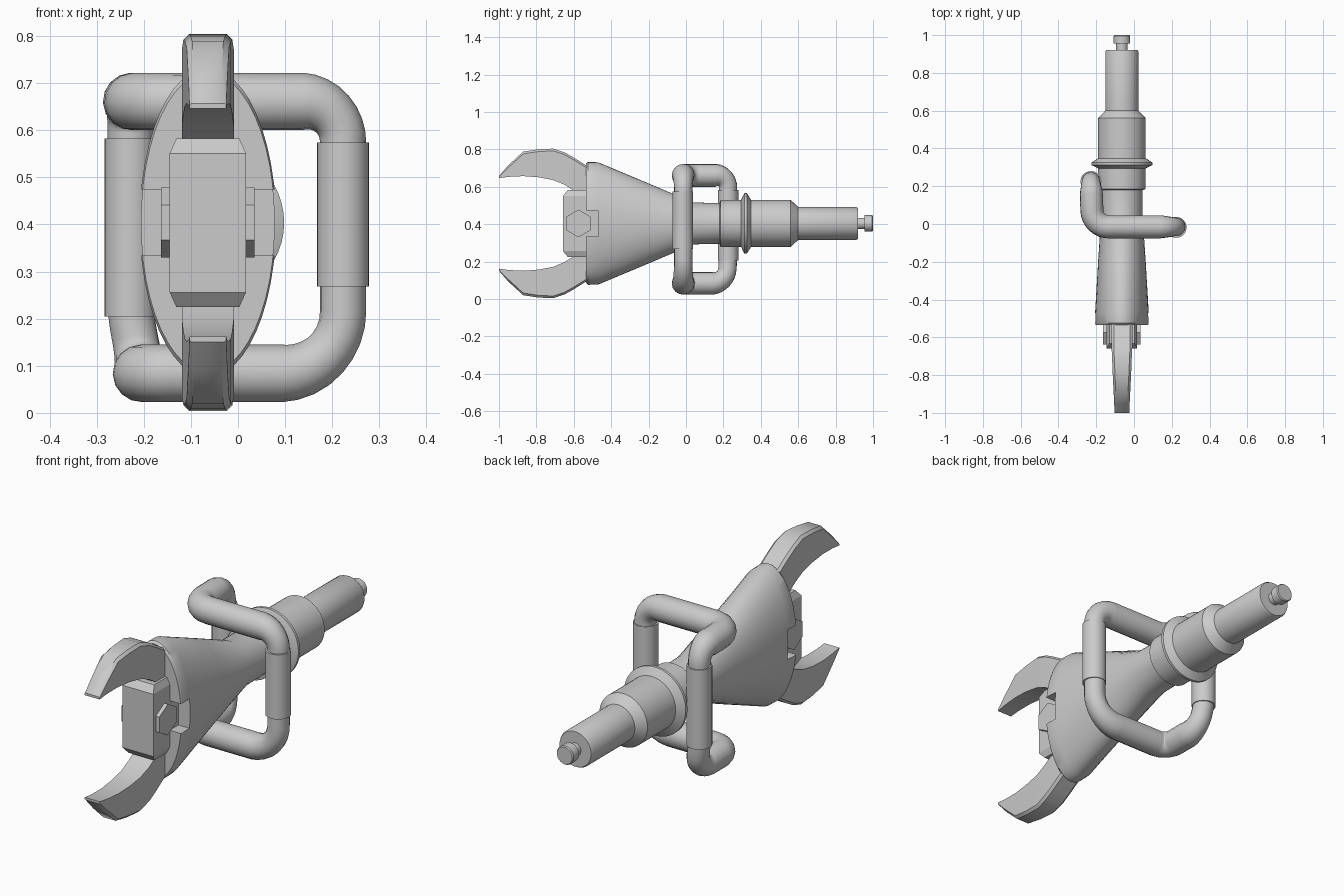
import bpy, bmesh, math
from mathutils import Vector

cube = bpy.data.objects.get("Cube")
if cube:
    bpy.data.objects.remove(cube, do_unlink=True)

AX, AZ = -0.064, 0.404  # main axis of the tool

steel = bpy.data.materials.new("plain_grey")
steel.use_nodes = True
GREY = (0.6, 0.6, 0.6, 1)
steel.diffuse_color = GREY
steel.node_tree.nodes["Principled BSDF"].inputs["Base Color"].default_value = GREY


def finish(ob, angle=30):
    ob.data.materials.clear()
    ob.data.materials.append(steel)
    bpy.ops.object.select_all(action="DESELECT")
    ob.select_set(True)
    bpy.context.view_layer.objects.active = ob
    bpy.ops.object.shade_smooth_by_angle(angle=math.radians(angle))
    return ob


def loft(name, rings, angle=30):
    """Skin a list of equal-sized point rings and cap both ends."""
    bm = bmesh.new()
    loops = [[bm.verts.new(p) for p in ring] for ring in rings]
    n = len(loops[0])
    for a, b in zip(loops, loops[1:]):
        for i in range(n):
            j = (i + 1) % n
            bm.faces.new((a[i], a[j], b[j], b[i]))
    bm.faces.new(loops[0])
    bm.faces.new(loops[-1])
    bmesh.ops.recalc_face_normals(bm, faces=bm.faces)
    mesh = bpy.data.meshes.new(name)
    bm.to_mesh(mesh)
    bm.free()
    ob = bpy.data.objects.new(name, mesh)
    bpy.context.collection.objects.link(ob)
    return finish(ob, angle)


def ellipse(y, rx, rz, n=48):
    steps = [math.tau * i / n for i in range(n)]
    return [(AX + rx * math.cos(t), y, AZ + rz * math.sin(t)) for t in steps]


def tube(name, profile):
    return loft(name, [ellipse(y, r, r) for y, r in profile])


# Flared housing with a side notch for the pivot bolt
housing = loft("housing", [
    ellipse(-0.535, 0.142, 0.318), ellipse(-0.525, 0.145, 0.328),
    ellipse(-0.47, 0.142, 0.327), ellipse(-0.2, 0.126, 0.214),
    ellipse(0.04, 0.11, 0.112), ellipse(0.2, 0.11, 0.108)])
bpy.ops.mesh.primitive_cube_add(size=1, location=(AX, -0.57, AZ))
cutter = bpy.context.object
cutter.name = "notch_cutter"
cutter.scale = (0.5, 0.2, 0.14)
cutter.hide_render = True
cutter.hide_set(True)
cut = housing.modifiers.new("notch", "BOOLEAN")
cut.operation = "DIFFERENCE"
cut.object = cutter

# Rear barrel, collar and hose coupling
tube("barrel", [(0.18, 0.11), (0.185, 0.126), (0.56, 0.126), (0.6, 0.088),
                (0.91, 0.088), (0.92, 0.083)])
tube("collar", [(0.295, 0.126), (0.312, 0.162), (0.325, 0.162), (0.348, 0.126)])
tube("coupling_neck", [(0.9, 0.03), (0.97, 0.03)])
tube("coupling_cap", [(0.955, 0.044), (0.995, 0.044), (1.0, 0.04)])


# Pivot block between the jaws
def rect(z, hx, y0, y1):
    return [(AX - hx, y0, z), (AX + hx, y0, z), (AX + hx, y1, z), (AX - hx, y1, z)]


loft("pivot_block", [
    rect(0.225, 0.067, -0.632, -0.53), rect(0.256, 0.081, -0.658, -0.46),
    rect(0.551, 0.081, -0.658, -0.46), rect(0.582, 0.067, -0.632, -0.53)], 20)

# Hexagonal pivot bolt through the block
hexagon = [(math.sin(math.tau * i / 6), math.cos(math.tau * i / 6)) for i in range(6)]
loft("pivot_bolt", [
    [(AX + sx, -0.575 + 0.074 * a, AZ + 0.074 * b) for a, b in hexagon]
    for sx in (-0.099, 0.099)], 20)

# Curved jaws: y, inner height, outer height, half width (from the axis)
JAW = [(-0.45, 0.08, 0.25, 0.055), (-0.53, 0.125, 0.308, 0.055),
       (-0.6, 0.175, 0.352, 0.055), (-0.65, 0.207, 0.38, 0.055),
       (-0.71, 0.232, 0.4, 0.052), (-0.79, 0.247, 0.396, 0.049),
       (-0.87, 0.253, 0.384, 0.045), (-0.95, 0.249, 0.311, 0.041),
       (-1.0, 0.242, 0.253, 0.039)]


def jaw_ring(y, low, high, w, side):
    bevel = min(0.012, (high - low) / 3)
    section = [(-w, low), (w, low), (w, high - bevel), (w - bevel, high),
               (bevel - w, high), (-w, high - bevel)]
    return [(AX + x, y, AZ + side * h) for x, h in section]


for label, side in (("upper_jaw", 1), ("lower_jaw", -1)):
    loft(label, [jaw_ring(*station, side) for station in JAW], 35)

# Carrying handle: closed loop of rounded corners (point, corner radius)
CORNERS = [((0.223, -0.015, 0.661), 0.085), ((-0.22, -0.015, 0.661), 0.085),
           ((-0.228, 0.225, 0.661), 0.065), ((-0.228, 0.225, 0.21), 0.03),
           ((-0.205, 0.215, 0.084), 0.075), ((-0.205, -0.015, 0.084), 0.065),
           ((0.223, -0.015, 0.084), 0.13)]
path = []
for i, (p, r) in enumerate(CORNERS):
    p = Vector(p)
    start = p + (Vector(CORNERS[i - 1][0]) - p).normalized() * r
    end = p + (Vector(CORNERS[(i + 1) % len(CORNERS)][0]) - p).normalized() * r
    for k in range(9):
        t = k / 8
        tangent = ((p - start) * (1 - t) + (end - p) * t).normalized()
        # A conic blend gives a nearly circular corner
        w0, w1, w2 = (1 - t) ** 2, 1.414 * t * (1 - t), t * t
        point = (start * w0 + p * w1 + end * w2) / (w0 + w1 + w2)
        path.append((point, 0.061 - 0.012 * abs(tangent.z)))

curve = bpy.data.curves.new("handle_frame", "CURVE")
curve.dimensions = "3D"
curve.bevel_depth = 1
curve.bevel_resolution = 6
spline = curve.splines.new("POLY")
spline.points.add(len(path) - 1)
spline.use_cyclic_u = True
for sp, (point, radius) in zip(spline.points, path):
    sp.co = (*point, 1)
    sp.radius = radius
frame = bpy.data.objects.new("handle_frame", curve)
bpy.context.collection.objects.link(frame)
bpy.ops.object.select_all(action="DESELECT")
frame.select_set(True)
bpy.context.view_layer.objects.active = frame
bpy.ops.object.convert(target="MESH")
finish(bpy.context.object)

# Grip sleeves on the two upright bars
for name, x, y, z0, z1 in (("left_grip", 0.223, -0.018, 0.268, 0.574),
                           ("right_grip", -0.228, 0.225, 0.205, 0.582)):
    bpy.ops.mesh.primitive_cylinder_add(vertices=32, radius=0.055, depth=z1 - z0,
                                        location=(x, y, (z0 + z1) / 2))
    bpy.context.object.name = name
    finish(bpy.context.object)
